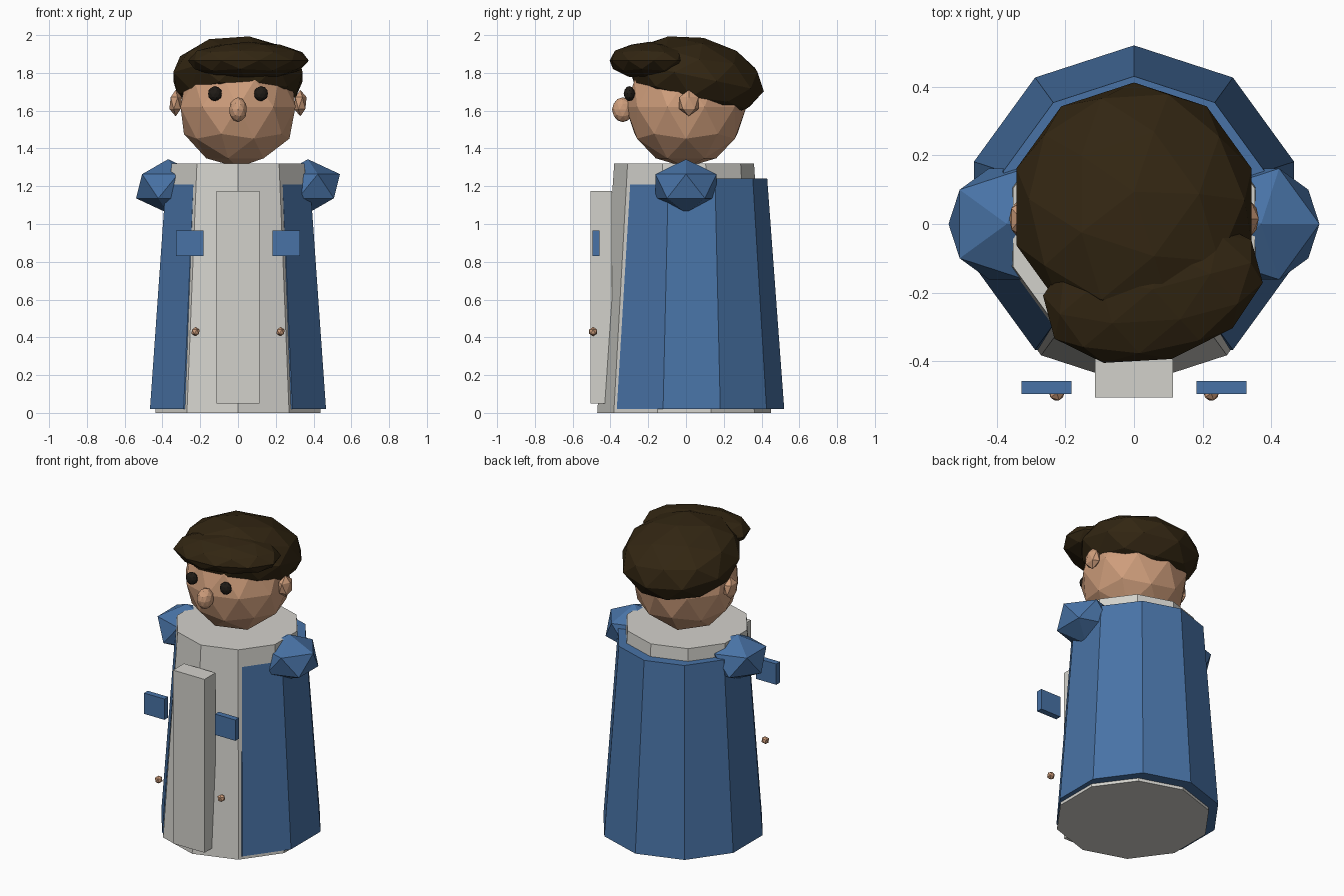
import bpy, bmesh
from math import cos, sin, radians
from mathutils import Matrix, Euler, Vector

cube = bpy.data.objects.get("Cube")
if cube:
    bpy.data.objects.remove(cube)


def material(name, rgb):
    m = bpy.data.materials.new(name)
    m.use_nodes = True
    m.diffuse_color = (*rgb, 1)
    m.node_tree.nodes["Principled BSDF"].inputs["Base Color"].default_value = (*rgb, 1)
    return m


BLUE = material("coat_blue", (0.065, 0.17, 0.38))
GREY = material("cloth_grey", (0.65, 0.64, 0.60))
SKIN = material("skin", (0.62, 0.34, 0.20))
HAIR = material("dark_brown", (0.032, 0.019, 0.006))
EYE = material("eye_black", (0.014, 0.011, 0.008))


def finish(name, bm, mat):
    bmesh.ops.recalc_face_normals(bm, faces=bm.faces[:])
    mesh = bpy.data.meshes.new(name)
    bm.to_mesh(mesh)
    bm.free()
    mesh.materials.append(mat)
    ob = bpy.data.objects.new(name, mesh)
    bpy.context.collection.objects.link(ob)
    return ob


def ball(name, centre, radii, mat, detail=2, turn=(0, 0, 0)):
    """Faceted ellipsoid, turned by degrees."""
    bm = bmesh.new()
    bmesh.ops.create_icosphere(bm, subdivisions=detail, radius=1)
    rot = Euler([radians(a) for a in turn])
    bm.transform(Matrix.LocRotScale(Vector(centre), rot, Vector(radii)))
    return finish(name, bm, mat)


def box(name, low, high, mat):
    bm = bmesh.new()
    bmesh.ops.create_cube(bm, size=1)
    low, high = Vector(low), Vector(high)
    bm.transform(Matrix.LocRotScale((low + high) / 2, None, high - low))
    return finish(name, bm, mat)


def taper(name, count, y, bottom, top, mat):
    """Tapered ten-sided column; fewer corners leave the front cut flat."""
    bm = bmesh.new()
    start = -90 + 36 * (10 - count)
    rings = [[bm.verts.new((r * cos(radians(start + 36 * i)),
                            y + r * sin(radians(start + 36 * i)), z))
              for i in range(count)] for r, z in (bottom, top)]
    lower, upper = rings
    for i in range(count):
        j = (i + 1) % count
        bm.faces.new((lower[i], lower[j], upper[j], upper[i]))
    bm.faces.new(lower[::-1])
    bm.faces.new(upper)
    return finish(name, bm, mat)


# Robe and open-fronted coat (radius, height pairs)
taper("robe", 10, -0.01, (0.46, 0), (0.37, 1.32), GREY)
taper("coat", 9, 0.03, (0.49, 0.02), (0.40, 1.24), BLUE)
box("front_panel", (-0.113, -0.505, 0.05), (0.113, -0.393, 1.175), GREY)

# Head
ball("head", (0, 0, 1.62), (0.32, 0.32, 0.32), SKIN)
ball("nose", (0, -0.335, 1.605), (0.048, 0.057, 0.066), SKIN)
ball("hair", (0, 0.05, 1.78), (0.36, 0.37, 0.21), HAIR, turn=(-12, 0, 0))
ball("forelock", (0.055, -0.19, 1.865), (0.33, 0.21, 0.10), HAIR, turn=(0, 0, 15))

# Paired parts
for side, s in (("left", 1), ("right", -1)):
    ball(side + "_shoulder", (s * 0.37, 0, 1.2), (0.19, 0.19, 0.143), BLUE, 1)
    ball(side + "_ear", (s * 0.33, 0.015, 1.64), (0.037, 0.06, 0.07), SKIN, 1)
    ball(side + "_eye", (s * 0.122, -0.3, 1.69), (0.038, 0.03, 0.04), EYE)
    ball(side + "_button", (s * 0.225, -0.492, 0.43), (0.025, 0.025, 0.025), SKIN, 1)
    x = s * 0.255
    box(side + "_cuff_plate", (x - 0.073, -0.495, 0.83), (x + 0.073, -0.457, 0.965), BLUE)
